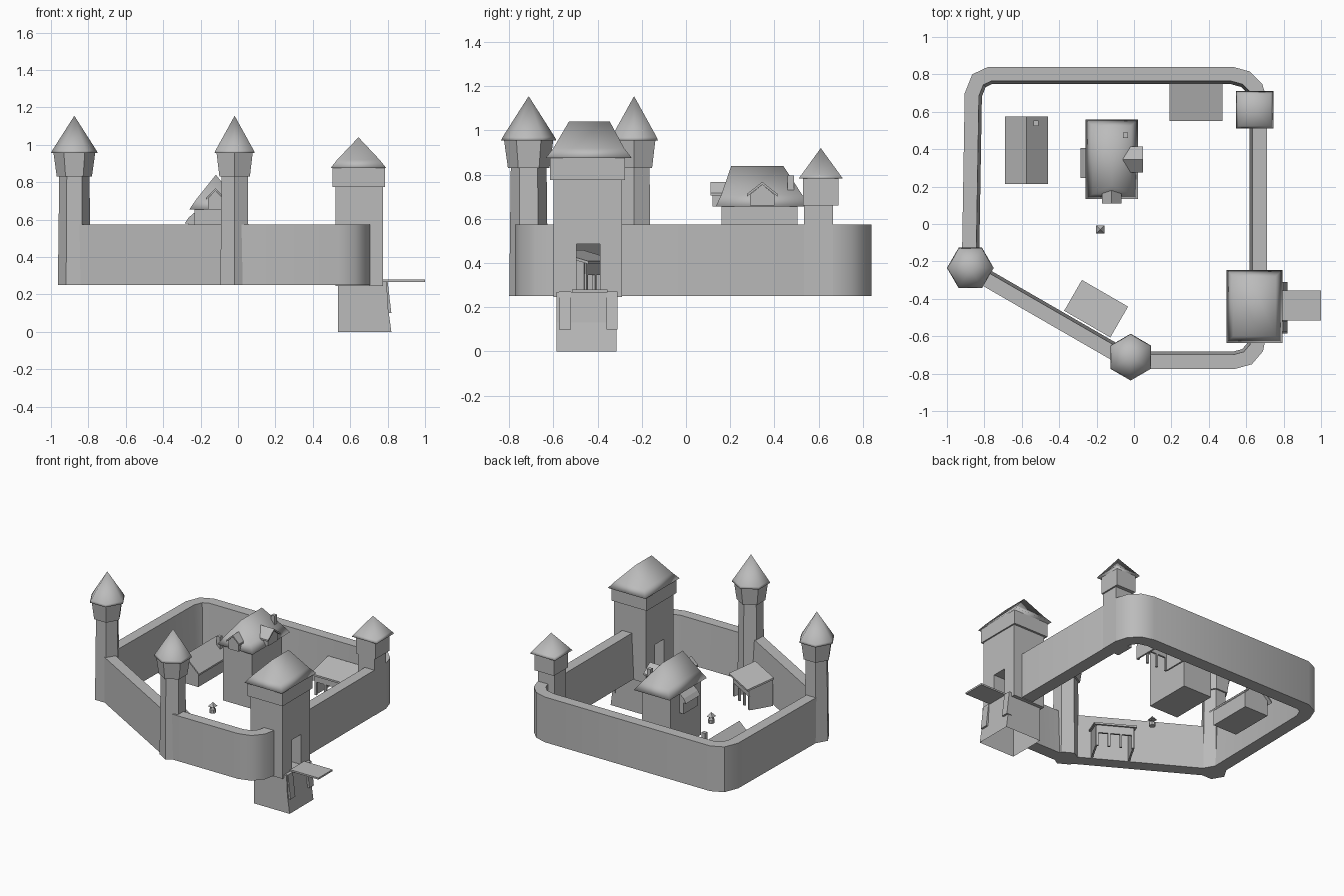
import bpy, bmesh
from math import sin, cos, radians
from mathutils import Vector

if "Cube" in bpy.data.objects:
    bpy.data.objects.remove(bpy.data.objects["Cube"])

stone = bpy.data.materials.new("grey stone")
stone.use_nodes = True
GREY = (0.5, 0.5, 0.5, 1)
stone.diffuse_color = GREY
stone.node_tree.nodes["Principled BSDF"].inputs["Base Color"].default_value = GREY


def loft(name, rings, smooth=0, open_start=False):
    """Skin closed rings of equal length; smooth is the sharp-edge angle, 0 for flat."""
    bm = bmesh.new()
    rows = [[bm.verts.new(p) for p in ring] for ring in rings]
    n = len(rows[0])
    for a, b in zip(rows, rows[1:]):
        for i in range(n):
            j = (i + 1) % n
            bm.faces.new((a[i], a[j], b[j], b[i]))
    if not open_start:
        bm.faces.new(rows[0])
    bm.faces.new(rows[-1])
    bmesh.ops.remove_doubles(bm, verts=bm.verts[:], dist=0.0005)
    bmesh.ops.recalc_face_normals(bm, faces=bm.faces[:])
    mesh = bpy.data.meshes.new(name)
    bm.to_mesh(mesh)
    bm.free()
    if smooth:
        for p in mesh.polygons:
            p.use_smooth = True
        mesh.set_sharp_from_angle(angle=radians(smooth))
    mesh.materials.append(stone)
    ob = bpy.data.objects.new(name, mesh)
    bpy.context.collection.objects.link(ob)
    return ob


def rect(x0, x1, y0, y1, z):
    return [(x0, y0, z), (x1, y0, z), (x1, y1, z), (x0, y1, z)]


def ngon(x, y, r, z, n=6, turn=0):
    angles = [radians(turn + 360 * i / n) for i in range(n)]
    return [(x + r * cos(a), y + r * sin(a), z) for a in angles]


def box(name, x0, x1, y0, y1, z0, z1, open_start=False):
    return loft(name, [rect(x0, x1, y0, y1, z) for z in (z0, z1)], 0, open_start)


def prism(name, profile, axis, start, end):
    """Extrude a (side, height) profile along the x or y axis."""
    if axis == "x":
        return loft(name, [[(d, s, z) for s, z in profile] for d in (start, end)])
    return loft(name, [[(s, d, z) for s, z in profile] for d in (start, end)])


GROUND, TOP = 0.25, 0.575


# Curtain walls: a tapered section swept along each outer outline
def curtain_wall(name, path):
    pts = [Vector(p) for p in path]
    rings = []
    for i, p in enumerate(pts):
        dirs = []
        if i:
            dirs.append((p - pts[i - 1]).normalized())
        if i < len(pts) - 1:
            dirs.append((pts[i + 1] - p).normalized())
        d = sum(dirs, Vector((0, 0))).normalized()
        inward = Vector((-d.y, d.x)) / d.dot(dirs[0])
        low, high = p + inward * 0.092, p + inward * 0.076
        rings.append([(p.x, p.y, GROUND), (p.x, p.y, TOP),
                      (high.x, high.y, TOP), (low.x, low.y, GROUND)])
    loft(name, rings, 35)


curtain_wall("main_wall", [(.71, -.3), (.71, .67), (.685, .75), (.62, .815), (.53, .84),
                           (-.78, .84), (-.865, .8), (-.905, .7), (-.92, -.2)])
curtain_wall("diagonal_wall", [(-.87, -.295), (-.02, -.785)])
curtain_wall("front_wall", [(-.02, -.775), (.54, -.775), (.63, -.75), (.69, -.68), (.71, -.58)])


# Hexagonal corner towers
def hex_tower(name, x, y, turn):
    def ring(r, z):
        return ngon(x, y, r, z, 6, turn)
    loft(name + "_shaft", [ring(.088, GROUND), ring(.081, .83)])
    loft(name + "_collar", [ring(.094, .83), ring(.112, .96)])
    loft(name + "_roof", [ring(.125, .955), ring(.118, .97), ring(0, 1.155)], 180)


hex_tower("left_tower", -.875, -.235, 0)
hex_tower("front_tower", -.018, -.712, 30)

# Square back tower
box("back_tower_shaft", .58, .712, .535, .665, GROUND, .66)
box("back_tower_collar", .567, .723, .53, .69, .66, .79)
loft("back_tower_roof", [rect(.545, .745, .51, .71, .782), rect(.558, .732, .523, .697, .8),
                         rect(.645, .645, .61, .61, .92)], 180)

# Gatehouse with an open passage, hipped roof, plinth and bridge
prism("gate_tower", [(-.6, .245), (-.495, .245), (-.495, .485), (-.39, .485), (-.39, .245),
                     (-.29, .245), (-.29, .775), (-.6, .775)], "x", .52, .775)
box("gate_collar", .505, .785, -.615, -.275, .775, .88)
loft("gate_roof", [rect(.495, .793, -.635, -.245, .875), rect(.53, .757, -.6, -.28, .92),
                   rect(.644, .644, -.53, -.345, 1.04)], 180)
loft("gate_plinth", [rect(.535, .82, -.585, -.315, 0), rect(.535, .802, -.585, -.315, .13),
                     rect(.535, .795, -.585, -.315, .268)], 0, True)
for y0, y1 in ((-.575, -.52), (-.36, -.31)):
    loft("gate_buttress", [rect(.78, .82, y0, y1, .1), rect(.78, .8, y0, y1, .27)])
box("bridge", .775, 1.0, -.515, -.355, .267, .279)

# Great house with hipped roof, dormers, lean-to and chimney
box("house_body", -.232, -.002, .16, .505, GROUND, .67)
loft("house_roof", [rect(-.26, .022, .135, .56, .655), rect(-.222, -.016, .16, .525, .71),
                    rect(-.118, -.118, .205, .44, .84)], 180)


def gable(mid, half, base, eave, ridge):
    return [(mid - half, base), (mid + half, base), (mid + half, eave),
            (mid, ridge), (mid - half, eave)]


def gable_roof(mid, half, eave, ridge, t=.012):
    return [(mid - half, eave), (mid, ridge), (mid + half, eave),
            (mid + half, eave + t), (mid, ridge + t), (mid - half, eave + t)]


prism("side_dormer", gable(.345, .055, .66, .71, .755), "x", -.1, .035)
prism("side_dormer_roof", gable_roof(.345, .07, .7, .755), "x", -.1, .047)
prism("front_dormer", gable(-.12, .04, .655, .715, .755), "y", .12, .3)
prism("front_dormer_roof", gable_roof(-.12, .052, .705, .755), "y", .11, .3)
prism("lean_to", [(-.23, .5), (-.265, .5), (-.265, .58), (-.285, .58),
                  (-.265, .61), (-.23, .64)], "y", .245, .405)
box("house_chimney", -.058, -.032, .46, .488, .68, .795)

# Cottage
prism("cottage_body", gable(-.575, .095, GROUND, .36, .445), "y", .235, .555)
prism("cottage_roof", gable_roof(-.575, .115, .345, .45), "y", .215, .575)
box("cottage_chimney", -.538, -.51, .525, .553, .38, .49)


# Open-fronted sheds: sloped roof, side walls, lintel and posts
def shed(name, x, y, turn, length, depth):
    h = length / 2
    parts = [prism(name + "_roof", [(0, .445), (depth, .395), (depth, .408), (0, .458)],
                   "x", -h, h)]
    for s in (-1, 1):
        side = s * (h - .02)
        parts.append(prism(name + "_side", [(0, GROUND), (depth - .03, GROUND),
                                            (depth - .03, .402), (0, .446)],
                           "x", side - .006, side + .006))
    front = depth - .035
    parts.append(box(name + "_lintel", .02 - h, h - .02, front, front + .014, .345, .403))
    for i in range(4):
        px = (i / 3 - .5) * (length - .05)
        parts.append(box(name + "_post", px - .008, px + .008, front, front + .014,
                         GROUND, .35))
    for ob in parts:
        ob.location = (x, y, 0)
        ob.rotation_euler.z = radians(turn)


shed("back_shed", .332, .75, 180, .285, .2)
shed("wall_shed", -.25, -.535, -30, .285, .19)

# Well in the courtyard
loft("well_base", [ngon(-.18, -.03, .022, z, 8) for z in (GROUND, .275)])
for s in (-1, 1):
    box("well_post", -.183 + s * .015, -.177 + s * .015, -.033, -.027, .27, .3)
loft("well_roof", [rect(-.202, -.158, -.052, -.008, .295), rect(-.18, -.18, -.03, -.03, .325)])
